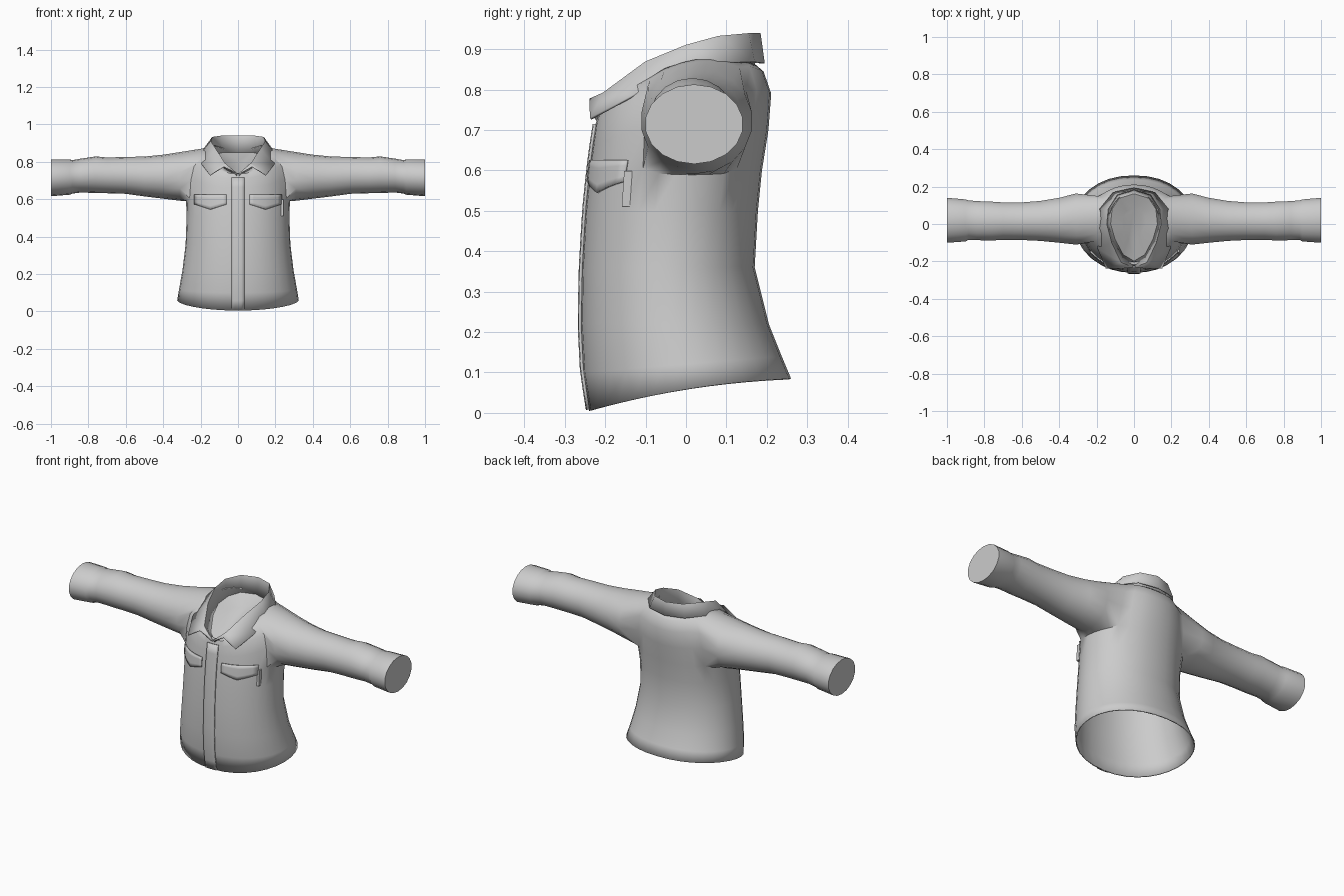
import bpy, bmesh, math
from mathutils import Vector
from mathutils.bvhtree import BVHTree

cube = bpy.data.objects.get("Cube")
if cube:
    bpy.data.objects.remove(cube)

# Fabric colour
fabric = bpy.data.materials.new("grey_fabric")
fabric.use_nodes = True
GREY = (0.6, 0.6, 0.6, 1)
fabric.diffuse_color = GREY
fabric.node_tree.nodes["Principled BSDF"].inputs["Base Color"].default_value = GREY


def finish(name, bm, mirror=False, thick=0, offset=-1, angle=40):
    """Turn a bmesh into a smooth shaded object."""
    bmesh.ops.recalc_face_normals(bm, faces=bm.faces)
    mesh = bpy.data.meshes.new(name)
    bm.to_mesh(mesh)
    bm.free()
    mesh.materials.append(fabric)
    obj = bpy.data.objects.new(name, mesh)
    bpy.context.collection.objects.link(obj)
    if mirror:
        mod = obj.modifiers.new("Mirror", 'MIRROR')
        mod.use_clip = True
        mod.merge_threshold = 0.002
    if thick:
        mod = obj.modifiers.new("Thickness", 'SOLIDIFY')
        mod.thickness, mod.offset = thick, offset
    bpy.ops.object.select_all(action='DESELECT')
    obj.select_set(True)
    bpy.context.view_layer.objects.active = obj
    bpy.ops.object.shade_smooth_by_angle(angle=math.radians(angle))
    return obj


def bridge(bm, a, b, closed=False, skip=()):
    """Quads between two rows of vertices."""
    for i in range(len(a) if closed else len(a) - 1):
        if i not in skip:
            j = (i + 1) % len(a)
            bm.faces.new((a[i], a[j], b[j], b[i]))


# Torso: front height, side height, back height, half width, front y, back y
TORSO = [
    (0.005, 0.06, 0.085, 0.325, -0.24, 0.26),
    (0.10, 0.12, 0.14, 0.315, -0.255, 0.237),
    (0.22, 0.22, 0.22, 0.297, -0.261, 0.205),
    (0.36, 0.36, 0.36, 0.280, -0.258, 0.170),
    (0.50, 0.50, 0.50, 0.275, -0.25, 0.178),
    (0.60, 0.60, 0.60, 0.275, -0.24, 0.188),
    (0.66, 0.72, 0.70, 0.268, -0.232, 0.204),
    (0.71, 0.81, 0.79, 0.25, -0.225, 0.211),
    (0.735, 0.862, 0.845, 0.20, -0.218, 0.192),
    (0.74, 0.875, 0.862, 0.14, -0.205, 0.172),
]
SEGS = 16
ARM_COLS = range(6, 12)
ARM_ROWS = (5, 8)

body = bmesh.new()
rows = []
for zf, zs, zb, hw, yf, yb in TORSO:
    row = []
    for i in range(SEGS + 1):
        a = math.pi * (i / SEGS - 0.5)
        s = math.sin(a)
        z = zs + (zb - zf) / 2 * s + ((zf + zb) / 2 - zs) * s * s
        row.append(body.verts.new((hw * abs(math.cos(a)) ** 0.92,
                                   (yf + yb) / 2 + (yb - yf) / 2 * s, z)))
    rows.append(row)
for r in range(len(rows) - 1):
    hole = ARM_COLS if ARM_ROWS[0] <= r < ARM_ROWS[1] else ()
    bridge(body, rows[r], rows[r + 1], skip=hole)

# Sleeve, grown from the armhole: x, front y, back y, bottom z, top z
SLEEVE = [
    (0.31, -0.112, 0.165, 0.592, 0.852),
    (0.40, -0.102, 0.142, 0.603, 0.838),
    (0.50, -0.092, 0.125, 0.615, 0.828),
    (0.60, -0.087, 0.117, 0.629, 0.826),
    (0.70, -0.086, 0.117, 0.632, 0.823),
    (0.76, -0.090, 0.121, 0.633, 0.829),
    (0.84, -0.088, 0.124, 0.636, 0.817),
    (0.885, -0.086, 0.128, 0.630, 0.809),
    (0.90, -0.095, 0.133, 0.624, 0.813),
    (1.00, -0.102, 0.142, 0.616, 0.813),
]
c0, c1 = ARM_COLS[0], ARM_COLS[-1] + 1
r0, r1 = ARM_ROWS
loop = ([rows[r0][c] for c in range(c0, c1)] + [rows[r][c1] for r in range(r0, r1)]
        + [rows[r1][c] for c in range(c1, c0, -1)] + [rows[r][c0] for r in range(r1, r0, -1)])
prev = loop
for x, yf, yb, zb, zt in SLEEVE:
    ring = []
    for k in range(len(loop)):
        a = math.radians(-150) + math.tau * k / len(loop)
        ring.append(body.verts.new((x, (yf + yb) / 2 + (yb - yf) / 2 * math.cos(a),
                                    (zb + zt) / 2 + (zt - zb) / 2 * math.sin(a))))
    bridge(body, prev, ring, closed=True)
    prev = ring
body.faces.new(prev)

# Soften the armhole seam
bmesh.ops.smooth_vert(body, verts=loop, factor=0.4, use_axis_x=True,
                      use_axis_y=True, use_axis_z=True)
bmesh.ops.recalc_face_normals(body, faces=body.faces)
surface = BVHTree.FromBMesh(body)
finish("shirt_body", body, mirror=True, thick=0.006)

# Collar: half paths from front to back for the stand, fold and fall
STAND = [(0, -0.20, 0.705), (0.06, -0.165, 0.74), (0.105, -0.08, 0.795),
         (0.128, 0.0, 0.825), (0.12, 0.08, 0.84), (0.08, 0.14, 0.85), (0, 0.165, 0.85)]
FOLD = [(0.008, -0.232, 0.738), (0.07, -0.205, 0.79), (0.12, -0.10, 0.867),
        (0.146, 0.0, 0.908), (0.138, 0.08, 0.93), (0.09, 0.155, 0.937), (0, 0.184, 0.937)]
FALL = [(0.075, -0.238, 0.775), (0.15, -0.236, 0.728), (0.193, -0.13, 0.785),
        (0.202, -0.03, 0.838), (0.182, 0.08, 0.868), (0.11, 0.168, 0.868), (0, 0.192, 0.865)]


def path_verts(bm, pts):
    return [bm.verts.new(p) for p in pts]


collar = bmesh.new()
stand, fold, fall = (path_verts(collar, p) for p in (STAND, FOLD, FALL))
bridge(collar, stand, fold)
bridge(collar, fold, fall)
finish("collar", collar, mirror=True, thick=0.006, offset=0, angle=50)

# Lining that closes the neck
lining = bmesh.new()
edge = path_verts(lining, STAND)
inner = path_verts(lining, [(x * 0.5, y * 0.5, z * 0.5 + 0.385) for x, y, z in STAND])
bridge(lining, edge, inner)
lining.faces.new(inner)
finish("neck_lining", lining, mirror=True, angle=60)


def plate(name, x0, x1, top, bottom, cols, levels, mirror=False):
    """Thin panel laid on the front of the body; top and bottom are heights by u."""
    bm = bmesh.new()
    grid = []
    for r in range(levels + 1):
        row = []
        for c in range(cols + 1):
            u = c / cols
            x = x0 + (x1 - x0) * u
            z = bottom(u) + (top(u) - bottom(u)) * r / levels
            hit = surface.ray_cast(Vector((max(abs(x), 0.002), -1, z)), Vector((0, 1, 0)))[0]
            row.append(bm.verts.new((x, (hit.y if hit else -0.24) - 0.004, z)))
        grid.append(row)
    for a, b in zip(grid, grid[1:]):
        bridge(bm, a, b)
    return finish(name, bm, mirror=mirror, thick=0.007, offset=0)


# Button placket and pointed pocket flaps
plate("front_placket", -0.034, 0.034, lambda u: 0.715, lambda u: 0.008, 4, 14)
plate("pocket_flaps", 0.062, 0.232, lambda u: 0.625,
      lambda u: 0.545 + 0.028 * abs(2 * u - 1), 8, 4, mirror=True)

# Small tab beside the left pocket
tab = bmesh.new()
bmesh.ops.create_cube(tab, size=1)
for v in tab.verts:
    v.co = Vector((0.236 + v.co.x * 0.014, -0.146 + v.co.y * 0.02 + v.co.z * 0.006,
                   0.555 + v.co.z * 0.088))
finish("pocket_tab", tab)
